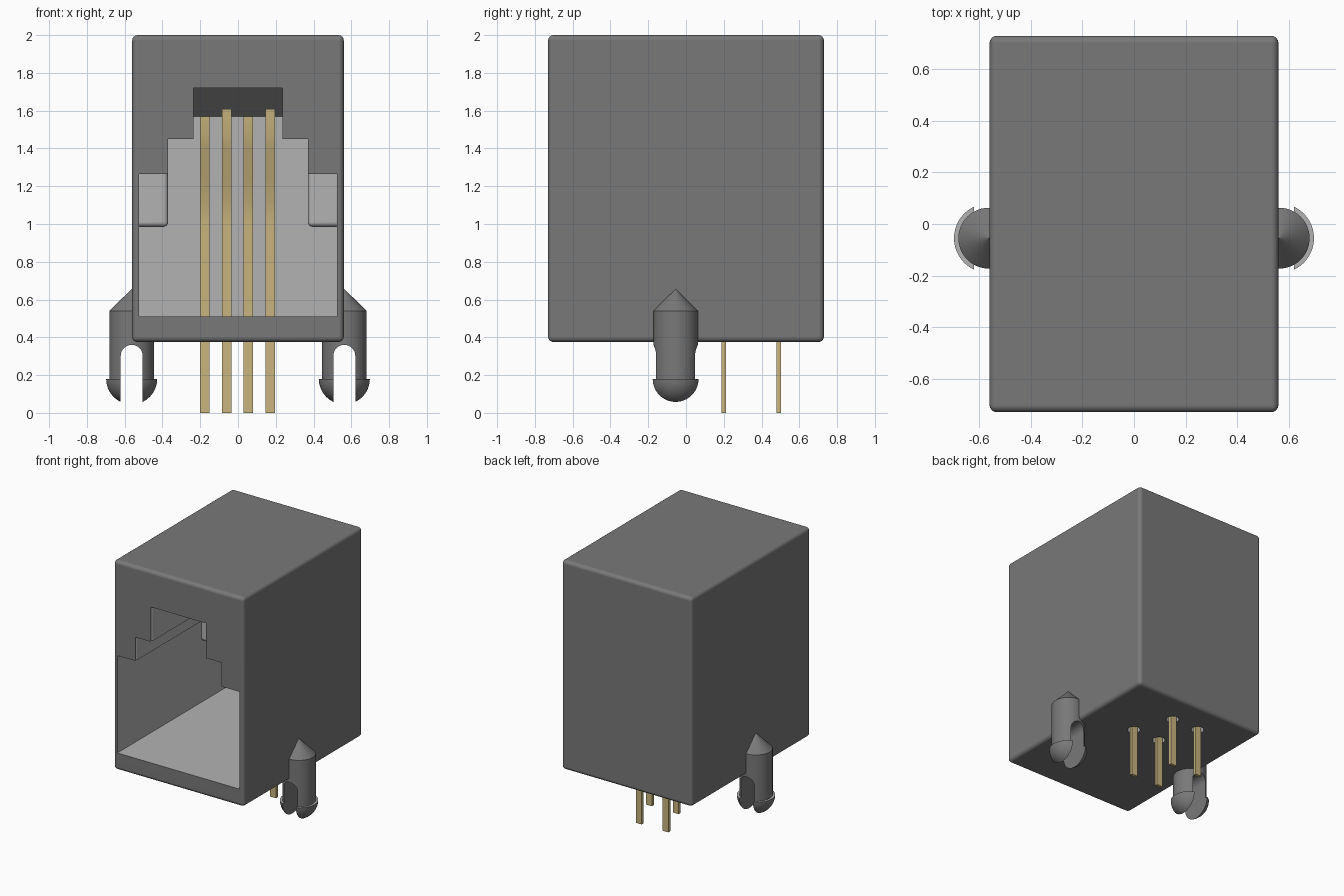
import bpy, bmesh, math
from mathutils import Vector

cube = bpy.data.objects.get("Cube")
if cube:
    bpy.data.objects.remove(cube, do_unlink=True)


def material(name, rgb):
    m = bpy.data.materials.new(name)
    m.use_nodes = True
    m.diffuse_color = (*rgb, 1)
    m.node_tree.nodes["Principled BSDF"].inputs["Base Color"].default_value = (*rgb, 1)
    return m


DARK = material("dark grey plastic", (0.19, 0.19, 0.19))
LIGHT = material("light grey plastic", (0.45, 0.45, 0.45))
BRASS = material("brass", (0.58, 0.46, 0.21))


def loft(name, rings, *mats):
    """Closed solid through a list of equal-length rings of points."""
    bm = bmesh.new()
    loops = [[bm.verts.new(p) for p in ring] for ring in rings]
    n = len(loops[0])
    for a, b in zip(loops, loops[1:]):
        for i in range(n):
            j = (i + 1) % n
            bm.faces.new((a[i], a[j], b[j], b[i]))
    bm.faces.new(loops[0])
    bm.faces.new(loops[-1])
    bmesh.ops.recalc_face_normals(bm, faces=bm.faces)
    me = bpy.data.meshes.new(name)
    bm.to_mesh(me)
    bm.free()
    for m in mats:
        me.materials.append(m)
    ob = bpy.data.objects.new(name, me)
    bpy.context.collection.objects.link(ob)
    return ob


def box(name, x, y, z, *mats):
    ring = lambda h: [(x[0], y[0], h), (x[1], y[0], h), (x[1], y[1], h), (x[0], y[1], h)]
    return loft(name, [ring(z[0]), ring(z[1])], *mats)


def lathe(name, profile, cx, cy, n, *mats):
    angles = [2 * math.pi * i / n for i in range(n)]
    return loft(name, [[(cx + r * math.cos(a), cy + r * math.sin(a), z) for a in angles]
                       for r, z in profile], *mats)


def bevel(ob, width, segments=4):
    mod = ob.modifiers.new("bevel", "BEVEL")
    mod.width, mod.segments = width, segments


def cut(ob, cutters):
    """Subtract the cutters and bake the result."""
    for c in cutters:
        c.hide_render = True
        mod = ob.modifiers.new("cut", "BOOLEAN")
        mod.operation, mod.solver, mod.object = "DIFFERENCE", "EXACT", c
    bake(ob)
    for c in cutters:
        bpy.data.objects.remove(c, do_unlink=True)


def bake(ob):
    dg = bpy.context.evaluated_depsgraph_get()
    dg.update()
    me = bpy.data.meshes.new_from_object(ob.evaluated_get(dg))
    ob.modifiers.clear()
    ob.data = me


def smooth(ob):
    bpy.ops.object.select_all(action="DESELECT")
    ob.select_set(True)
    bpy.context.view_layer.objects.active = ob
    bpy.ops.object.shade_smooth_by_angle(angle=math.radians(40))
    mod = ob.modifiers.new("weighted normals", "WEIGHTED_NORMAL")
    mod.keep_sharp = True


# Contact pins: x, y where they leave the floor, top height
PINS = [(-0.175, 0.49, 1.57), (-0.06, 0.20, 1.61), (0.055, 0.49, 1.57), (0.17, 0.20, 1.61)]


def opening(y, o, top):
    """Stepped plug outline at depth y, widened by o at the rim."""
    half = [(0.525, 0.51), (0.525, 1.265 + o), (0.37 + o, 1.265 + o),
            (0.37 + o, 1.45 + o), (0.235 + o, 1.45 + o), (0.235 + o, top + o)]
    return [(x, y, z) for x, z in half] + [(-x, y, z) for x, z in reversed(half)]


# Housing with a plug cavity whose rim is rounded and whose ceiling slopes
R = 0.03
rings = [opening(-0.76, R, 1.72)]
for k in range(6):
    a = math.pi / 2 * k / 5
    rings.append(opening(-0.73 + R * math.sin(a), R * (1 - math.cos(a)) if k == 0 else
                         R - R * math.sqrt(max(0, 1 - (1 - math.sin(a)) ** 2)), 1.72))
rings.append(opening(0.60, 0, 1.57))
body = box("housing", (-0.56, 0.56), (-0.73, 0.73), (0.375, 2.0), DARK, LIGHT)
bevel(body, 0.028)
cutters = [loft("cavity_cutter", rings)]
cutters += [lathe("hole_cutter", [(0.045, 0.3), (0.045, 0.6)], x, y, 24) for x, y, t in PINS]
cut(body, cutters)
for f in body.data.polygons:
    c = f.center
    inside = abs(c.x) < 0.53 and -0.7295 < c.y < 0.7 and 0.41 < c.z < 1.9
    f.material_index = 1 if inside else 0
smooth(body)

# Shoulders inside the cavity
for side, s in (("left", 1), ("right", -1)):
    x = sorted((s * 0.37, s * 0.545))
    ledge = box(side + "_shoulder", x, (0.30, 0.65), (0.985, 1.30), LIGHT)
    bevel(ledge, 0.025)
    smooth(ledge)

# Brass contact pins, leaning forward at the top
for i, (x, y, top) in enumerate(PINS):
    path = [(0, 0), (0, 1.0), (-0.015, 1.12), (-0.05, 1.25), (-0.095, 1.40),
            (-0.115, 1.48), (-0.12, top)]
    w, t = 0.025, 0.012
    pin = loft(f"contact_pin_{i + 1}",
               [[(x - w, y + d - t, z), (x + w, y + d - t, z),
                 (x + w, y + d + t, z), (x - w, y + d + t, z)] for d, z in path], BRASS)
    smooth(pin)

# Split snap pegs with pointed tops and flared round ends
PY = -0.055
for side, s in (("left", 1), ("right", -1)):
    cx = s * 0.563
    dome = [(max(0.135 * math.sin(a), 0.001), 0.18 - 0.135 * math.cos(a))
            for a in (math.pi / 2 * k / 10 for k in range(11))]
    peg = lathe(side + "_snap_peg", dome + [(0.118, 0.18), (0.118, 0.54), (0.001, 0.655)],
                cx, PY, 48, DARK, LIGHT)
    arch = [(cx + 0.058 * math.cos(a), 0.302 + 0.058 * math.sin(a))
            for a in (math.pi * k / 16 for k in range(17))]
    outline = [(cx + 0.058, -0.1)] + arch + [(cx - 0.058, -0.1)]
    slot = loft("slot_cutter", [[(x, y, z) for x, z in outline] for y in (-0.4, 0.3)])
    trim = box("trim_cutter", sorted((s * 0.2, s * 0.545)), (-0.4, 0.3), (0.385, 0.9))
    cut(peg, [slot, trim])
    # Upper lip of the flared end is the lighter colour
    for f in peg.data.polygons:
        f.material_index = 1 if f.normal.z > 0.9 and abs(f.center.z - 0.18) < 0.01 else 0
    smooth(peg)
